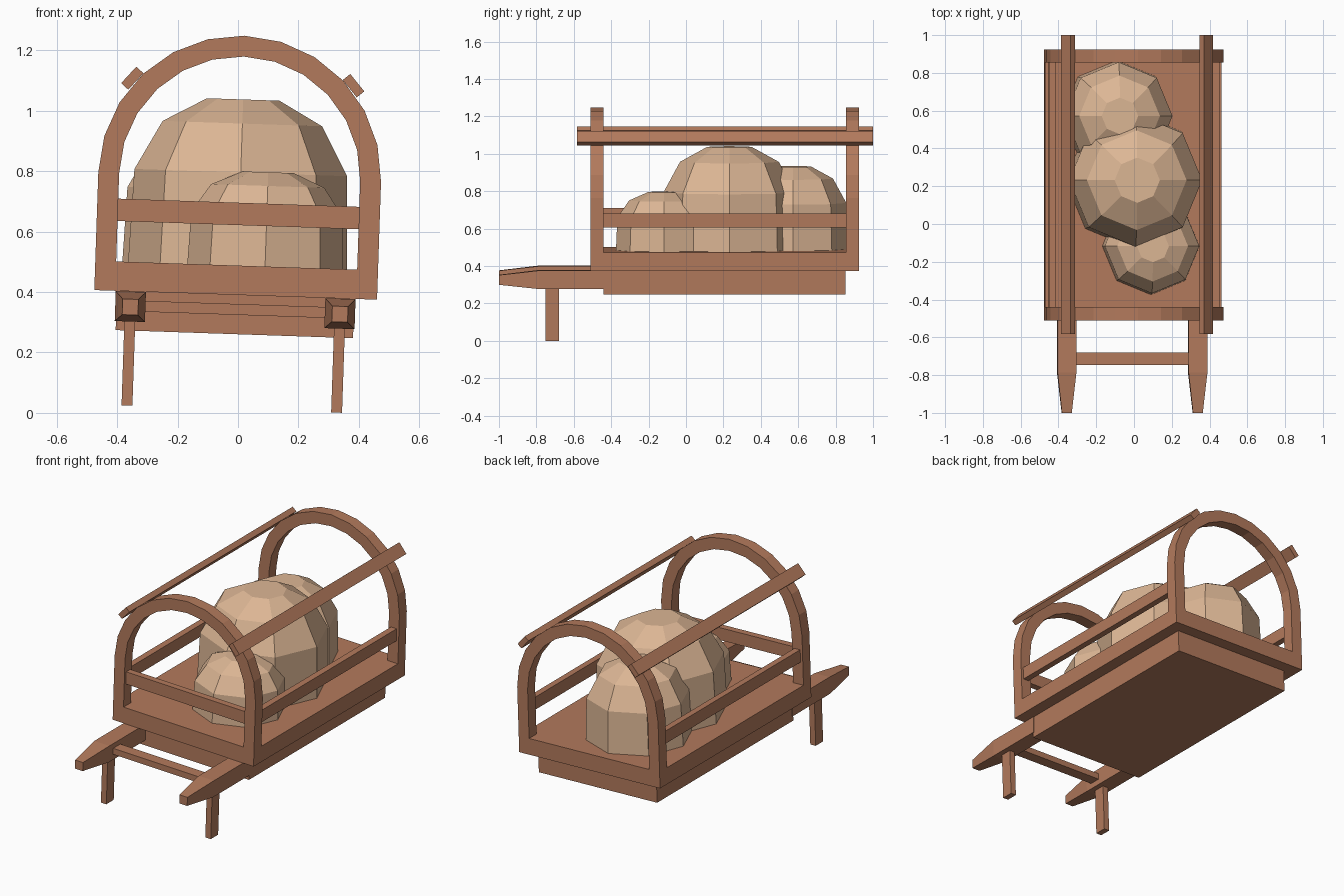
import bpy, bmesh, math
from mathutils import Matrix, Vector

if "Cube" in bpy.data.objects:
    bpy.data.objects.remove(bpy.data.objects["Cube"])

CX = -0.021                                  # local centre line
TILT = Matrix.Rotation(0.034, 4, 'Y')        # the whole cart leans slightly
DECK_TOP = 0.487


def material(name, rgb):
    m = bpy.data.materials.new(name)
    m.diffuse_color = (*rgb, 1)
    m.use_nodes = True
    m.node_tree.nodes["Principled BSDF"].inputs["Base Color"].default_value = m.diffuse_color
    return m


WOOD = material("brown wood", (0.45, 0.195, 0.108))
CLOTH = material("tan sack cloth", (0.72, 0.47, 0.30))


def finish(name, bm, mat):
    bmesh.ops.recalc_face_normals(bm, faces=bm.faces)
    bm.transform(TILT)
    me = bpy.data.meshes.new(name)
    bm.to_mesh(me)
    bm.free()
    me.materials.append(mat)
    ob = bpy.data.objects.new(name, me)
    bpy.context.collection.objects.link(ob)
    return ob


def box(name, x, y, z, spin=0.0):
    """Box from (min, max) ranges, optionally spun about its own y axis."""
    bm = bmesh.new()
    size = [r[1] - r[0] for r in (x, y, z)]
    mid = Vector([(r[0] + r[1]) / 2 for r in (x, y, z)])
    mat = Matrix.Translation(mid) @ Matrix.Rotation(spin, 4, 'Y') @ Matrix.Diagonal((*size, 1))
    bmesh.ops.create_cube(bm, size=1, matrix=mat)
    return finish(name, bm, WOOD)


def loft(bm, rings, cap=True):
    """Skin a list of equal-length point rings."""
    vs = [[bm.verts.new(p) for p in r] for r in rings]
    n = len(vs[0])
    for a, b in zip(vs, vs[1:]):
        for i in range(n):
            bm.faces.new((a[i], a[(i + 1) % n], b[(i + 1) % n], b[i]))
    if cap:
        bm.faces.new(vs[0])
        bm.faces.new(vs[-1])


def arch(name, y0, y1, outer=0.468, inner=0.399, zc=0.78, steps=12):
    """Hoop with straight posts standing on the deck."""
    def path(r):
        pts = [(r, DECK_TOP)]
        pts += [(r * math.cos(math.pi * i / steps), zc + r * math.sin(math.pi * i / steps))
                for i in range(steps + 1)]
        return pts + [(-r, DECK_TOP)]
    bm = bmesh.new()
    loft(bm, [[(CX + o[0], y0, o[1]), (CX + o[0], y1, o[1]),
               (CX + i[0], y1, i[1]), (CX + i[0], y0, i[1])]
              for o, i in zip(path(outer), path(inner))])
    return finish(name, bm, WOOD)


def handle(name, xc):
    """Shaft with a tapered grip."""
    bm = bmesh.new()
    rings = []
    for y, hx, z0, z1 in ((-0.43, 0.05, 0.29, 0.389), (-0.785, 0.05, 0.29, 0.389),
                          (-1.0, 0.026, 0.312, 0.364)):
        rings.append([(xc - hx, y, z0), (xc + hx, y, z0), (xc + hx, y, z1), (xc - hx, y, z1)])
    loft(bm, rings)
    return finish(name, bm, WOOD)


def sack(name, x, y, r, h, sides=8):
    """Rounded eight-sided sack."""
    bm = bmesh.new()
    rings = []
    for fr, fz in ((1.03, -0.01), (1.0, 0.56), (0.75, 0.855), (0.34, 1.0)):
        rings.append([(x + r * fr * math.cos(2 * math.pi * i / sides),
                       y + r * fr * math.sin(2 * math.pi * i / sides),
                       DECK_TOP + h * fz) for i in range(sides)])
    loft(bm, rings)
    return finish(name, bm, CLOTH)


# cart bed
box("deck", (CX - 0.468, CX + 0.468), (-0.51, 0.925), (0.39, DECK_TOP))
box("lower_tray", (CX - 0.393, CX + 0.393), (-0.44, 0.852), (0.26, 0.391))

# hoops and front rail
arch("front_hoop", -0.51, -0.44)
arch("back_hoop", 0.855, 0.925)
box("front_rail", (CX - 0.42, CX + 0.42), (-0.495, -0.455), (0.621, 0.695))

# mirrored parts: side rails, roof poles, handles, legs
for s, side in ((-1, "left"), (1, "right")):
    xr = CX + s * 0.434
    box(side + "_side_rail", (xr - 0.019, xr + 0.019), (-0.46, 0.875), (0.621, 0.695))
    a = math.radians(40.7)
    px, pz = CX + s * 0.483 * math.cos(a), 0.78 + 0.483 * math.sin(a)
    box(side + "_roof_pole", (px - 0.016, px + 0.016), (-0.583, 1.0),
        (pz - 0.037, pz + 0.037), -s * a)
    xh = CX + s * 0.347
    handle(side + "_handle", xh)
    box(side + "_leg", (xh - 0.018, xh + 0.018), (-0.75, -0.68), (0.012, 0.30))

# bar between the handles
box("handle_crossbar", (CX - 0.32, CX + 0.32), (-0.747, -0.68), (0.324, 0.36))

# load
sack("large_sack", -0.018, 0.232, 0.352, 0.55)
sack("back_sack", -0.106, 0.572, 0.285, 0.442)
sack("front_sack", 0.073, -0.117, 0.25, 0.312)
